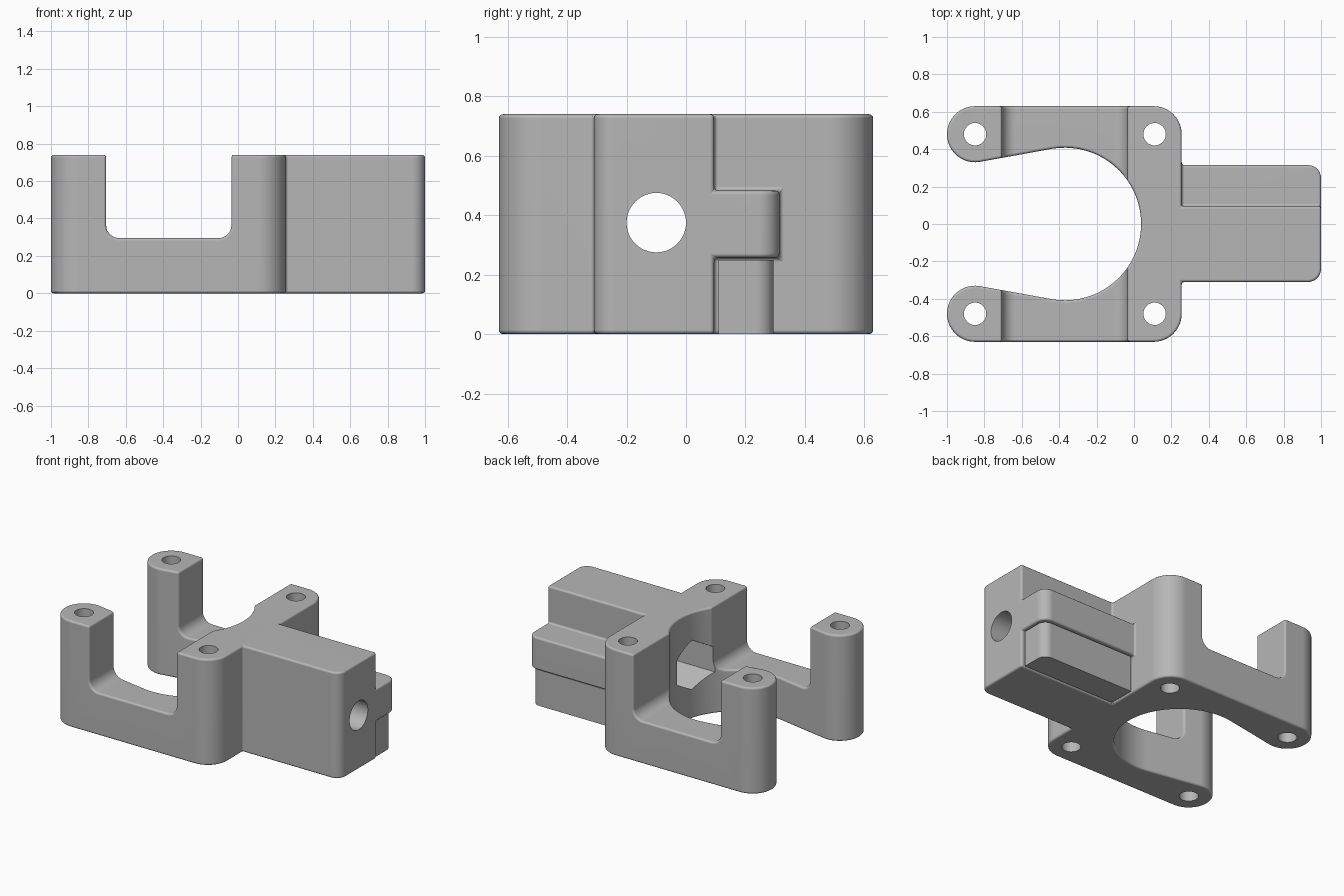
import bpy
import bmesh
from math import sin, cos, radians

cube = bpy.data.objects.get("Cube")
if cube:
    bpy.data.objects.remove(cube, do_unlink=True)

HEIGHT = 0.74

grey = bpy.data.materials.new("plain grey")
grey.use_nodes = True
grey.diffuse_color = (0.47, 0.47, 0.47, 1)
grey.node_tree.nodes["Principled BSDF"].inputs["Base Color"].default_value = grey.diffuse_color


def arc(cx, cy, r, start, end, steps=12):
    angles = [radians(start + (end - start) * i / steps) for i in range(steps + 1)]
    return [(cx + r * cos(a), cy + r * sin(a)) for a in angles]


def circle(cx, cy, r, steps=48):
    return arc(cx, cy, r, 0, 360, steps)[:-1]


def prism(name, outline, low, high, axis="z"):
    """Extrude a flat outline along an axis."""
    place = {"x": lambda u, v, t: (t, u, v),
             "y": lambda u, v, t: (u, t, v),
             "z": lambda u, v, t: (u, v, t)}[axis]
    bm = bmesh.new()
    rings = [[bm.verts.new(place(u, v, t)) for u, v in outline] for t in (low, high)]
    bm.faces.new(rings[0])
    bm.faces.new(rings[1])
    n = len(outline)
    for i in range(n):
        j = (i + 1) % n
        bm.faces.new((rings[0][i], rings[0][j], rings[1][j], rings[1][i]))
    bmesh.ops.recalc_face_normals(bm, faces=bm.faces)
    mesh = bpy.data.meshes.new(name)
    bm.to_mesh(mesh)
    bm.free()
    mesh.materials.append(grey)
    obj = bpy.data.objects.new(name, mesh)
    bpy.context.scene.collection.objects.link(obj)
    return obj


def activate(obj):
    bpy.ops.object.select_all(action="DESELECT")
    obj.select_set(True)
    bpy.context.view_layer.objects.active = obj


def combine(target, tool, operation):
    """Apply a boolean and discard the tool."""
    tool.hide_render = True
    mod = target.modifiers.new("boolean", "BOOLEAN")
    mod.operation = operation
    mod.solver = "EXACT"
    mod.object = tool
    activate(target)
    bpy.ops.object.modifier_apply(modifier=mod.name)
    bpy.data.objects.remove(tool, do_unlink=True)


def round_edges(obj, width):
    bm = bmesh.new()
    bm.from_mesh(obj.data)
    bmesh.ops.remove_doubles(bm, verts=bm.verts, dist=0.0005)
    bmesh.ops.dissolve_limit(bm, angle_limit=0.01, verts=bm.verts, edges=bm.edges)
    bm.to_mesh(obj.data)
    bm.free()
    mod = obj.modifiers.new("bevel", "BEVEL")
    mod.width = width
    mod.segments = 3
    mod.limit_method = "ANGLE"
    mod.angle_limit = radians(50)
    mod.use_clamp_overlap = False
    activate(obj)
    bpy.ops.object.modifier_apply(modifier=mod.name)


def finish(obj):
    activate(obj)
    bpy.ops.object.shade_smooth_by_angle(angle=radians(35))
    mod = obj.modifiers.new("weighted normals", "WEIGHTED_NORMAL")
    mod.keep_sharp = True


# Fork with open round bore, and the arm behind it
outline = (arc(-0.85, -0.48, 0.15, 81, 270, 24)
           + arc(0.105, -0.48, 0.15, 270, 360)
           + [(0.255, -0.31)]
           + arc(0.93, -0.24, 0.07, 270, 360, 8)
           + [(1, 0.095), (0.255, 0.095)]
           + arc(0.105, 0.48, 0.15, 0, 90)
           + arc(-0.85, 0.48, 0.15, 90, 279, 24)
           + arc(-0.37, 0, 0.408, 99, -99, 40))
mount = prism("mount_body", outline, 0, HEIGHT)

# Wide slot across the fork, leaving four posts
slot = ([(-0.705, 0.9)] + arc(-0.635, 0.365, 0.07, 180, 270, 8)
        + arc(-0.105, 0.365, 0.07, 270, 360, 8) + [(-0.035, 0.9)])
combine(mount, prism("slot_cutter", slot, -1, 1, "y"), "DIFFERENCE")

# Rail along the side of the arm
rail = [(0.2, 0.05), (1, 0.05)] + arc(0.93, 0.245, 0.07, 0, 90, 8) + [(0.2, 0.315)]
combine(mount, prism("side_rail", rail, 0.257, 0.483), "UNION")

round_edges(mount, 0.014)

# Vertical screw holes in the posts
for x in (-0.85, 0.11):
    for y in (-0.48, 0.48):
        combine(mount, prism("screw_cutter", circle(x, y, 0.06, 32), -0.1, 0.9), "DIFFERENCE")

# Hexagonal nut pocket and round hole along the arm
nut = arc(-0.1, 0.375, 0.172, 90, 450, 6)[:-1]
combine(mount, prism("nut_cutter", nut, -0.2, 0.5, "x"), "DIFFERENCE")
combine(mount, prism("bore_cutter", circle(-0.1, 0.375, 0.1), 0.4, 1.1, "x"), "DIFFERENCE")
finish(mount)

# Loose support block under the rail
block = [(0.272, 0.11), (0.982, 0.11)] + arc(0.922, 0.235, 0.06, 0, 90, 8) + [(0.272, 0.295)]
finish(prism("rail_support", block, 0, 0.25))
